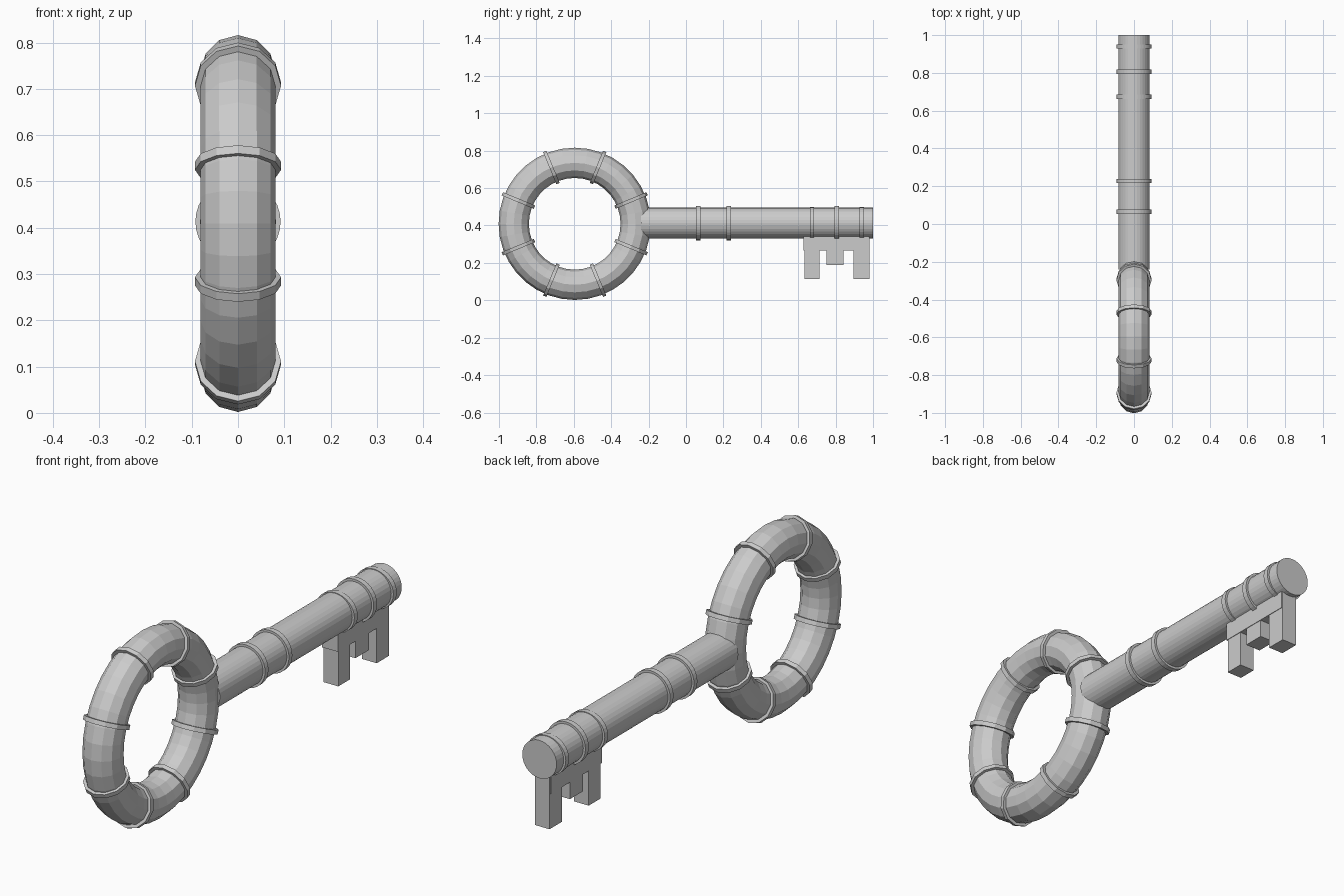
import bpy
from math import pi, sin, cos
from mathutils import Vector

if "Cube" in bpy.data.objects:
    bpy.data.objects.remove(bpy.data.objects["Cube"])

BOW = Vector((0, -0.595, 0.409))   # centre of the ring handle
BOW_R, TUBE = 0.326, 0.081
SHAFT_Z, SHAFT_R = 0.413, 0.082


def cylinder(name, center, axis, radius, depth, sides, scale_z=1.0):
    rot = Vector(axis).to_track_quat('Z', 'X').to_euler()
    bpy.ops.mesh.primitive_cylinder_add(vertices=sides, radius=radius, depth=depth,
                                        location=center, rotation=rot)
    ob = bpy.context.object
    ob.name = name
    bpy.ops.object.transform_apply(location=False, rotation=True, scale=False)
    ob.scale.z = scale_z
    return ob


def box(name, x, y0, y1, z0, z1):
    bpy.ops.mesh.primitive_cube_add(size=1, location=(0, (y0 + y1) / 2, (z0 + z1) / 2))
    ob = bpy.context.object
    ob.name = name
    ob.scale = (x, y1 - y0, z1 - z0)
    return ob


# Ring handle
bpy.ops.mesh.primitive_torus_add(major_segments=36, minor_segments=12, major_radius=BOW_R,
                                 minor_radius=TUBE, location=BOW, rotation=(0, pi / 2, 0))
bpy.context.object.name = "ring_handle"

# Eight collars around the ring
for i in range(8):
    a = pi / 8 + i * pi / 4
    pos = BOW + BOW_R * Vector((0, cos(a), sin(a)))
    cylinder(f"ring_collar_{i + 1}", pos, (0, -sin(a), cos(a)), 0.093, 0.019, 12)

# Shaft
cylinder("shaft", (0, 0.38, SHAFT_Z), (0, 1, 0), SHAFT_R, 1.24, 32)

# Collars along the shaft; two near the bit are slightly flattened
for i, (y, sz) in enumerate([(0.065, 1), (0.228, 1), (0.674, 0.92), (0.806, 1), (0.94, 0.92)]):
    cylinder(f"shaft_collar_{i + 1}", (0, y, SHAFT_Z), (0, 1, 0), 0.092, 0.023, 32, sz)

# Bit plate and teeth
box("bit_plate", 0.075, 0.628, 0.976, 0.265, 0.38)
for i, (y0, y1, z0) in enumerate([(0.634, 0.714, 0.113), (0.751, 0.842, 0.19), (0.896, 0.981, 0.113)]):
    box(f"bit_tooth_{i + 1}", 0.07, y0, y1, z0, 0.34)
